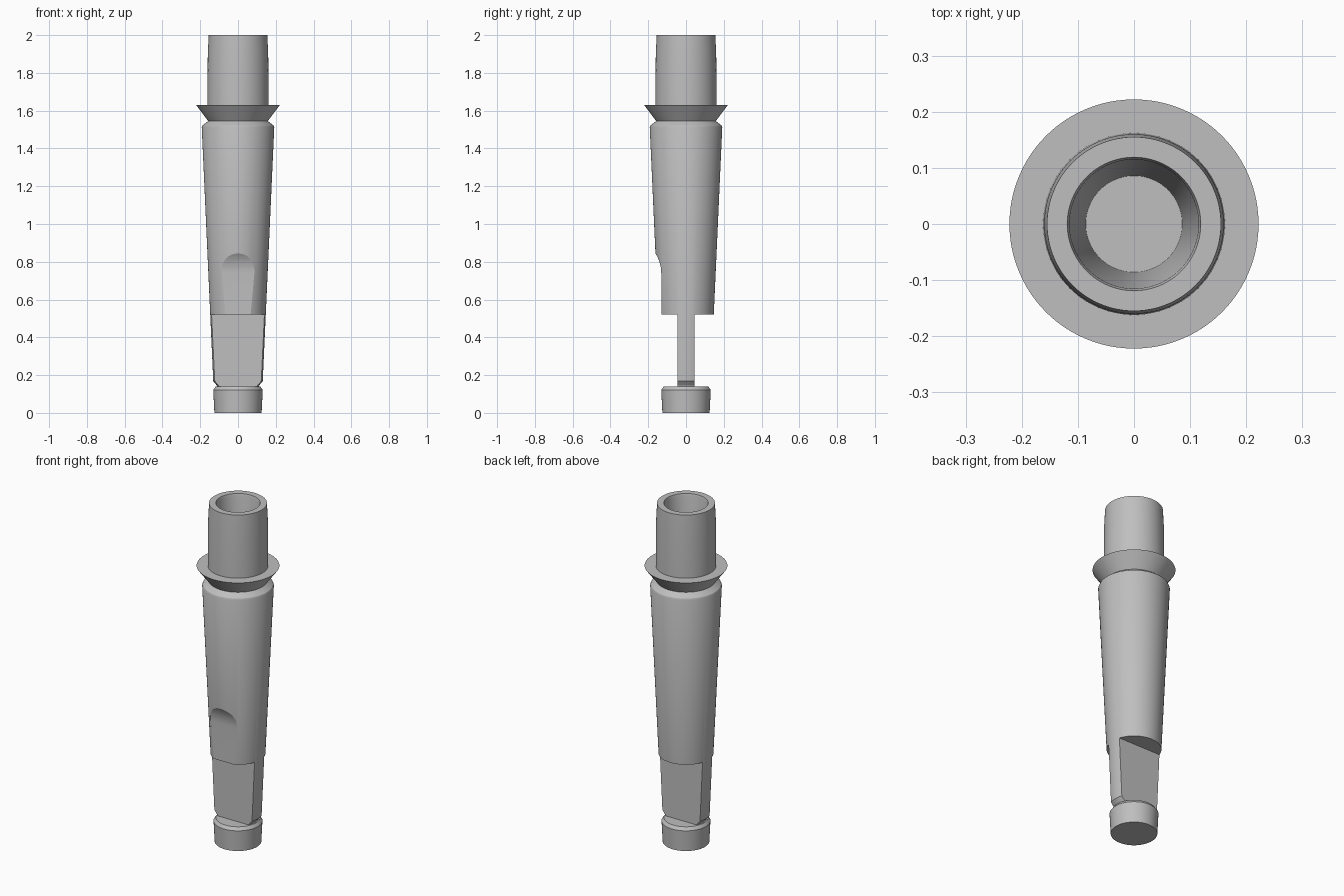
import bpy, bmesh, math

cube = bpy.data.objects.get("Cube")
if cube:
    bpy.data.objects.remove(cube, do_unlink=True)

steel = bpy.data.materials.new("grey_steel")
steel.use_nodes = True
colour = (0.52, 0.52, 0.52, 1)
steel.diffuse_color = colour
steel.node_tree.nodes["Principled BSDF"].inputs["Base Color"].default_value = colour


def finish(name, bm):
    bmesh.ops.remove_doubles(bm, verts=bm.verts, dist=1e-5)
    bmesh.ops.recalc_face_normals(bm, faces=bm.faces)
    mesh = bpy.data.meshes.new(name)
    bm.to_mesh(mesh)
    bm.free()
    mesh.materials.append(steel)
    obj = bpy.data.objects.new(name, mesh)
    bpy.context.collection.objects.link(obj)
    return obj


def lathe(name, profile, steps=96):
    """Spin (radius, height) points about z."""
    bm = bmesh.new()
    verts = [bm.verts.new((r, 0, z)) for r, z in profile]
    edges = [bm.edges.new(pair) for pair in zip(verts, verts[1:])]
    bmesh.ops.spin(bm, geom=verts + edges, cent=(0, 0, 0), axis=(0, 0, 1),
                   angle=math.tau, steps=steps, use_merge=True)
    return finish(name, bm)


def prism(name, outline, half_width):
    """Extrude a (y, z) outline along x."""
    bm = bmesh.new()
    face = bm.faces.new([bm.verts.new((-half_width, y, z)) for y, z in outline])
    new = bmesh.ops.extrude_face_region(bm, geom=[face])["geom"]
    bmesh.ops.translate(bm, vec=(2 * half_width, 0, 0),
                        verts=[v for v in new if isinstance(v, bmesh.types.BMVert)])
    return finish(name, bm)


def select(obj):
    bpy.ops.object.select_all(action='DESELECT')
    obj.select_set(True)
    bpy.context.view_layer.objects.active = obj


def cut(obj, cutter):
    mod = obj.modifiers.new("cut", 'BOOLEAN')
    mod.operation = 'DIFFERENCE'
    mod.solver = 'EXACT'
    mod.object = cutter
    select(obj)
    bpy.ops.object.modifier_apply(modifier=mod.name)
    bpy.data.objects.remove(cutter, do_unlink=True)


# Tapered shank, flared collar and hollow socket in one turned profile
sleeve = lathe("tapered_sleeve", [
    (0, 0.135), (0.11, 0.135), (0.112, 0.145), (0.131, 0.168),
    (0.192, 1.512), (0.188, 1.522), (0.168, 1.537), (0.158, 1.545),
    (0.222, 1.63), (0.162, 1.63), (0.16, 1.9), (0.155, 2.0),
    (0.119, 2.0), (0.115, 1.985), (0.086, 1.25), (0, 1.25)])

# Flats that leave a thin tang at the lower end
for side in (-1, 1):
    cut(sleeve, prism("tang_cutter", [(side * 0.045, 0.1), (side * 0.4, 0.1),
                                      (side * 0.4, 0.52), (side * 0.045, 0.52)], 0.4))

# Shallow front flat whose upper end sweeps out in an arc
flat_y, arc_r, arc_z = -0.131, 0.19, 0.74
outline = [(flat_y - arc_r, 0.4), (flat_y, 0.4)]
outline += [(flat_y - arc_r + arc_r * math.cos(a), arc_z + arc_r * math.sin(a))
            for a in (math.radians(4 * i) for i in range(23))]
cut(sleeve, prism("front_flat_cutter", outline, 0.3))

# Round foot below the tang
foot = lathe("round_foot", [(0, 0), (0.125, 0), (0.131, 0.122), (0.118, 0.14), (0, 0.14)])

for obj in (sleeve, foot):
    select(obj)
    bpy.ops.object.shade_smooth_by_angle(angle=math.radians(25))
